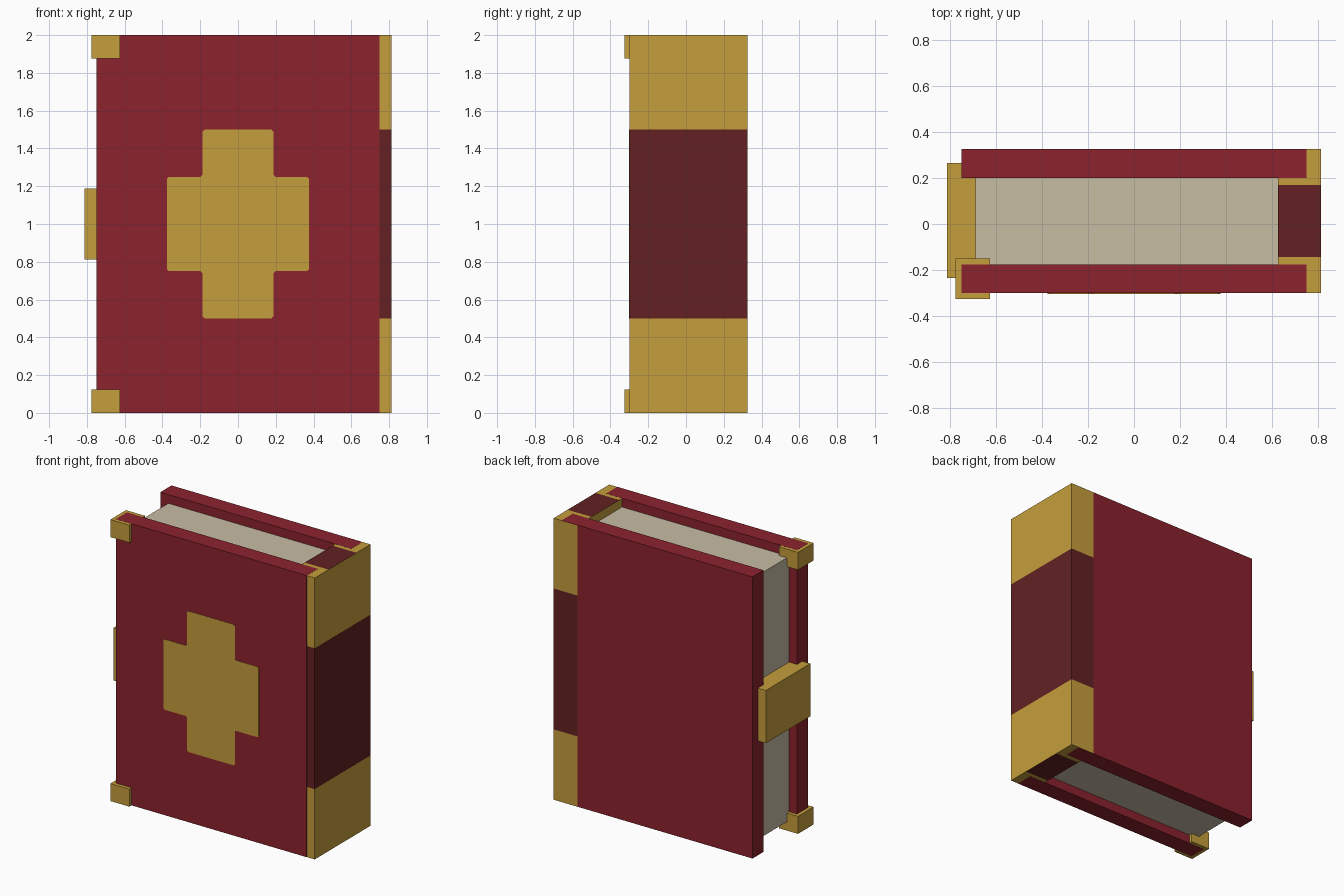
import bpy
import bmesh

cube = bpy.data.objects.get("Cube")
if cube:
    bpy.data.objects.remove(cube, do_unlink=True)


def make_material(name, rgb):
    """Flat material from an 8-bit sRGB colour."""
    linear = [((c / 255 + 0.055) / 1.055) ** 2.4 for c in rgb] + [1.0]
    mat = bpy.data.materials.new(name)
    mat.use_nodes = True
    mat.diffuse_color = linear
    bsdf = next(n for n in mat.node_tree.nodes if n.type == "BSDF_PRINCIPLED")
    bsdf.inputs["Base Color"].default_value = linear
    return mat


RED = make_material("cover red", (140, 34, 46))
GOLD = make_material("gold", (197, 158, 60))
MAROON = make_material("dark maroon", (99, 33, 35))
PAPER = make_material("paper cream", (200, 189, 165))


def finish(name, bm, *mats):
    mesh = bpy.data.meshes.new(name)
    bmesh.ops.recalc_face_normals(bm, faces=bm.faces[:])
    bm.to_mesh(mesh)
    bm.free()
    for mat in mats:
        mesh.materials.append(mat)
    obj = bpy.data.objects.new(name, mesh)
    bpy.context.collection.objects.link(obj)
    return obj


def box_mesh(*ranges):
    bm = bmesh.new()
    bmesh.ops.create_cube(bm, size=1)
    for v in bm.verts:
        v.co = [(lo + hi) / 2 + c * (hi - lo) for c, (lo, hi) in zip(v.co, ranges)]
    return bm


def box(name, mat, *ranges):
    return finish(name, box_mesh(*ranges), mat)


GAP = 0.0006  # keeps flush faces from flickering

# Covers and page block
box("front_cover", RED, (-0.75, 0.75), (-0.3, -0.175), (0, 2))
box("back_cover", RED, (-0.75, 0.75), (0.2, 0.325), (0, 2))
box("pages", PAPER, (-0.6875, 0.65), (-0.175, 0.2), (0.0625, 1.9375))

# Spine, cut into bands: maroon centre, gold ends
bm = box_mesh((0.625, 0.8125), (-0.3 + GAP, 0.325 + GAP), (GAP, 2 - GAP))
for axis, cuts in ((1, (-0.144, 0.169)), (2, (0.5, 1.5))):
    normal = [float(i == axis) for i in range(3)]
    for cut in cuts:
        bmesh.ops.bisect_plane(bm, geom=bm.verts[:] + bm.edges[:] + bm.faces[:],
                               plane_co=[n * cut for n in normal], plane_no=normal)
bm.normal_update()
for face in bm.faces:
    mid = face.calc_center_median()
    if abs(face.normal.z) > 0.5:
        face.material_index = int(-0.144 < mid.y < 0.169)
    else:
        face.material_index = int(0.5 < mid.z < 1.5)
finish("spine", bm, GOLD, MAROON)

# Corner guards on the front cover
for name, low, high in (("lower_corner", GAP, 0.125), ("upper_corner", 1.875, 2 - GAP)):
    box(name, GOLD, (-0.775, -0.625), (-0.325, -0.15), (low, high))

# Clasp across the page edge
box("clasp", GOLD, (-0.8125, -0.66), (-0.235, 0.265), (0.8125, 1.1875))

# Cross emblem: one quadrant outline mirrored around, corners nipped
bm = bmesh.new()
quadrant = [(0.375, 0.25), (0.1875, 0.25), (0.1875, 0.5)]
outline = []
for sx, sz in ((1, 1), (-1, 1), (-1, -1), (1, -1)):
    points = quadrant if sx == sz else quadrant[::-1]
    outline += [(sx * x, sz * z) for x, z in points]
plate = bm.faces.new([bm.verts.new((x, -0.303, 1 + z)) for x, z in outline])
bmesh.ops.bevel(bm, geom=bm.verts[:], offset=0.01, segments=1, affect="VERTICES")
solid = bmesh.ops.extrude_face_region(bm, geom=bm.faces[:])
for item in solid["geom"]:
    if isinstance(item, bmesh.types.BMVert):
        item.co.y += 0.004
finish("cross_emblem", bm, GOLD)
